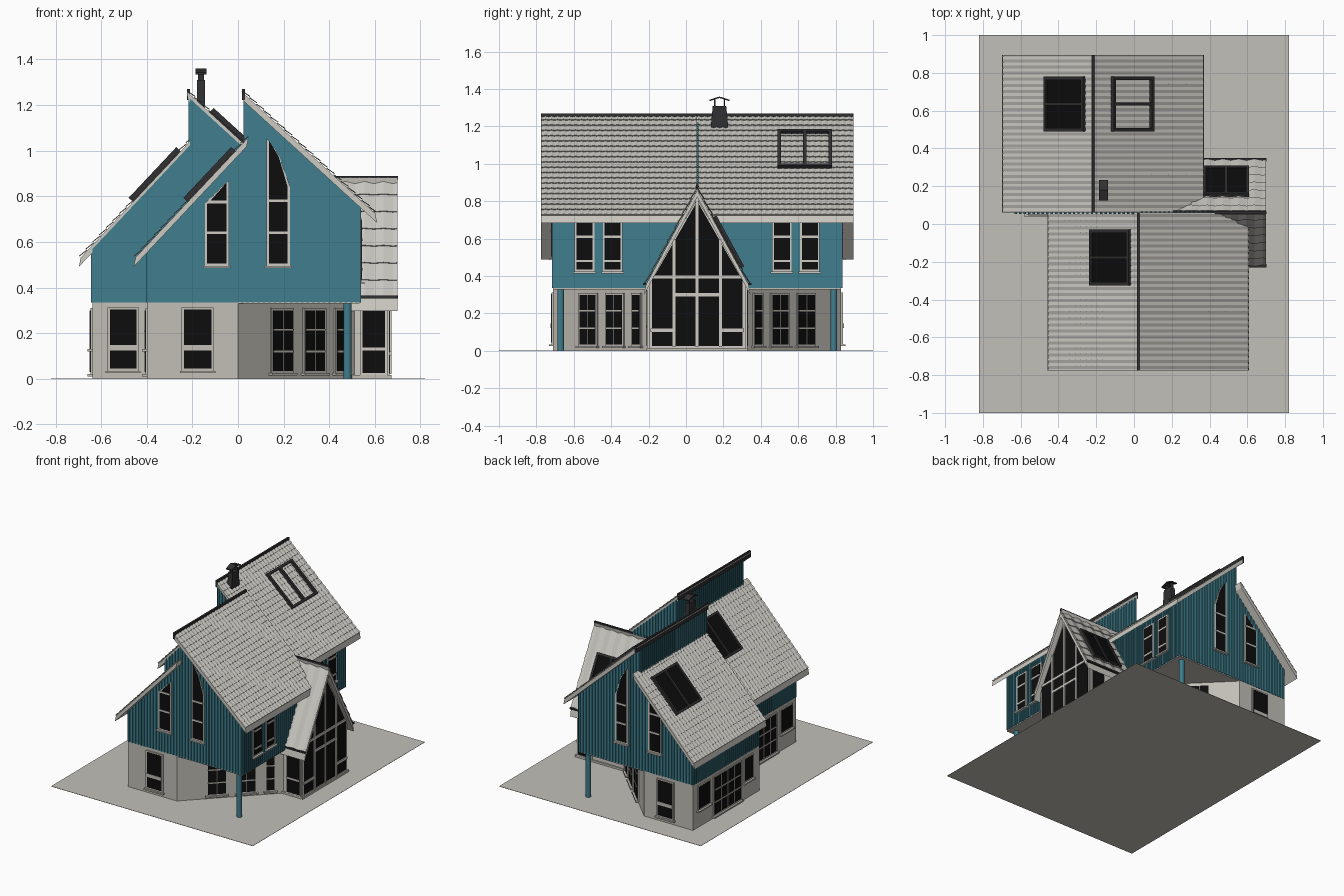
import bpy, bmesh, math
from mathutils import Vector

old = bpy.data.objects.get("Cube")
if old:
    bpy.data.objects.remove(old, do_unlink=True)

COLOURS = {
    "teal siding": (0.05, 0.21, 0.27), "plaster": (0.54, 0.52, 0.47),
    "roof tile": (0.57, 0.56, 0.52), "pale trim": (0.62, 0.60, 0.55),
    "black glass": (0.004, 0.004, 0.004), "dark metal": (0.03, 0.03, 0.032),
    "paving": (0.54, 0.53, 0.48),
}
mats = {}
for label, rgb in COLOURS.items():
    m = bpy.data.materials.new(label)
    m.use_nodes = True
    m.diffuse_color = (*rgb, 1)
    bsdf = next(n for n in m.node_tree.nodes if n.type == "BSDF_PRINCIPLED")
    bsdf.inputs["Base Color"].default_value = (*rgb, 1)
    bsdf.inputs["Roughness"].default_value = 0.8
    mats[label] = m

parts = {}
MID = 0.06
R2 = math.sqrt(0.5)


def part(name, mat):
    if name not in parts:
        parts[name] = (bmesh.new(), mat)
    return parts[name][0]


def prism(name, mat, poly, to3d, d0, d1):
    """Extrude a flat outline from depth d0 to d1 on a mapped plane."""
    bm = part(name, mat)
    lo = [bm.verts.new(to3d(a, b, d0)) for a, b in poly]
    hi = [bm.verts.new(to3d(a, b, d1)) for a, b in poly]
    n = len(poly)
    faces = [bm.faces.new(lo[::-1]), bm.faces.new(hi)]
    for i in range(n):
        j = (i + 1) % n
        faces.append(bm.faces.new((lo[i], lo[j], hi[j], hi[i])))
    bmesh.ops.recalc_face_normals(bm, faces=faces)


def rect(a0, a1, b0, b1):
    return [(a0, b0), (a1, b0), (a1, b1), (a0, b1)]


def grow(poly, f):
    xs, zs = [p[0] for p in poly], [p[1] for p in poly]
    cx, cz = (min(xs) + max(xs)) / 2, (min(zs) + max(zs)) / 2
    kx, kz = 1 + 2 * f / (max(xs) - min(xs)), 1 + 2 * f / (max(zs) - min(zs))
    return [(cx + (x - cx) * kx, cz + (z - cz) * kz) for x, z in poly]


def window(name, wall, poly, rows=(), cols=(), frame=0.01, bar=0.006, sill=True, trim="pale trim"):
    """Trim plate, glass plate, glazing bars and sill."""
    prism(name + "_frame", trim, grow(poly, frame), wall, 0, 0.0085)
    prism(name + "_glass", "black glass", poly, wall, 0.004, 0.0105)
    xs, zs = [p[0] for p in poly], [p[1] for p in poly]
    for z in rows:
        prism(name + "_bars", trim, rect(min(xs), max(xs), z - bar, z + bar), wall, 0.005, 0.014)
    for a in cols:
        prism(name + "_bars", trim, rect(a - bar / 2, a + bar / 2, min(zs), max(zs)), wall, 0.005, 0.013)
    if sill:
        z = min(zs) - frame
        prism(name + "_sill", trim, rect(min(xs) - 0.018, max(xs) + 0.018, z - 0.01, z), wall, 0, 0.022)


def roof(name, plane, p0, p1, d0, d1, thick, rows, waves, amp):
    """Slab with barge edges, plus wavy overlapping tile courses on top."""
    p0, p1 = Vector(p0), Vector(p1)
    e = (p1 - p0).normalized()
    n = Vector((-e.y, e.x))
    n = n if n.y > 0 else -n
    b0, b1 = p0 - n * 0.012, p1 - n * 0.012
    down = Vector((0, thick))
    prism(name + "_slab", "pale trim", [b0, b1, p1 - down, p0 - down], plane, d0, d1)

    def surf(t, d, h):
        q = b0 + e * t + n * h
        return plane(q.x, q.y, d)

    bm = part(name + "_tiles", "roof tile")
    length, cols = (p1 - p0).length, waves * 4
    lines = []
    for i in range(rows):
        lines += [(i / rows, 0.001), ((i + 1) / rows, 0.007)]
    lines.append((1, -0.004))
    grid = []
    for f, h in lines:
        wave = [amp * (0.5 + 0.5 * math.sin(math.pi * c / 2)) for c in range(cols + 1)]
        grid.append([bm.verts.new(surf(f * length, d0 + (d1 - d0) * c / cols, h + wave[c]))
                     for c in range(cols + 1)])
    faces = [bm.faces.new((r[c], r[c + 1], s[c + 1], s[c]))
             for r, s in zip(grid, grid[1:]) for c in range(cols)]
    bm.normal_update()
    if sum(f.normal.z for f in faces) < 0:
        bmesh.ops.reverse_faces(bm, faces=faces)
    return surf


def skylight(name, surf, t0, t1, d0, d1, pane=True, split_t=False):
    f = 0.017
    strips = [rect(t0, t0 + f, d0, d1), rect(t1 - f, t1, d0, d1),
              rect(t0 + f, t1 - f, d0, d0 + f), rect(t0 + f, t1 - f, d1 - f, d1)]
    c = (d0 + d1) / 2
    strips.append(rect(t0 + f, t1 - f, c - f / 2, c + f / 2))
    for s in strips:
        prism(name + "_frame", "dark metal", s, surf, 0, 0.026)
    if pane:
        prism(name + "_pane", "black glass", rect(t0 + f, t1 - f, d0 + f, d1 - f), surf, 0.01, 0.017)


# Roof lines shared by both halves of the house
RIDGE, EAVE_R = (0.024, 1.268), (0.61, 0.733)
TOP_L, EAVE_L = (0.038, 1.068), (-0.458, 0.54)
WEST, EAST, STEP, DEPTH, FLOOR = -0.398, 0.533, 0.03, 0.77, 0.335


def line_z(p, q, x):
    return p[1] + (q[1] - p[1]) * (x - p[0]) / (q[0] - p[0])


def under(x, right):
    return (line_z(RIDGE, EAVE_R, x) if right else line_z(TOP_L, EAVE_L, x)) - 0.035


def battens(name, wall, a0, a1, bottom, top):
    n = round((a1 - a0) / 0.0235)
    step = (a1 - a0) / n
    for i in range(n):
        a = a0 + step * i + step * 0.25
        b = a + step * 0.5
        prism(name, "teal siding", [(a, bottom), (b, bottom), (b, top(b)), (a, top(a))], wall, -0.002, 0.006)


def build_half(name, dx, s):
    def P(u, v, z):
        return Vector((u + dx, MID + s * v, z))
    gable = lambda a, z, d: P(a, DEPTH + d, z)
    inner = lambda a, z, d: P(a, -d, z)
    east = lambda v, z, d: P(EAST + d, v, z)
    west = lambda v, z, d: P(WEST - d, v, z)
    clere = lambda v, z, d: P(STEP - d, v, z)
    angled = lambda a, z, d: P((a + d) * R2, DEPTH + (d - a) * R2, z)
    plan = lambda u, v, z: P(u, v, z)
    section = lambda u, z, v: P(u, v, z)

    # Ground floor with the angled corner, soffit and corner post
    cut = DEPTH - EAST
    prism(name + "_ground_floor", "plaster",
          [(WEST, 0), (EAST, 0), (EAST, cut), (0, DEPTH), (WEST, DEPTH)], plan, 0.001, FLOOR)
    prism(name + "_soffit", "plaster", [(EAST, cut), (EAST, DEPTH), (0, DEPTH)], plan, FLOOR - 0.006, FLOOR + 0.002)
    ring = [(0.48 + 0.018 * math.cos(k * math.pi / 6), 0.73 + 0.018 * math.sin(k * math.pi / 6)) for k in range(12)]
    prism(name + "_post", "teal siding", ring, plan, 0.001, FLOOR)

    # Boarded upper floor
    prism(name + "_upper_floor", "teal siding",
          [(WEST, FLOOR), (EAST, FLOOR), (EAST, under(EAST, True)), (STEP, under(STEP, True)),
           (STEP, under(STEP, False)), (WEST, under(WEST, False))], section, 0, DEPTH)
    top = lambda a: under(a, a >= STEP)
    for wall in (gable, inner):
        battens(name + "_boards", wall, WEST, STEP, FLOOR, lambda a: under(a, False))
        battens(name + "_boards", wall, STEP, EAST, FLOOR, lambda a: under(a, True))
    battens(name + "_boards", east, 0, DEPTH, FLOOR, lambda a: under(EAST, True))
    battens(name + "_boards", west, 0, DEPTH, FLOOR, lambda a: under(WEST, False))
    battens(name + "_boards", clere, 0, DEPTH, 1.0, lambda a: under(STEP, True))

    # Roof slopes and ridge flashing
    right = roof(name + "_right_roof", section, RIDGE, EAVE_R, 0, 0.835, 0.05, 19, 26, 0.004)
    left = roof(name + "_left_roof", section, TOP_L, EAVE_L, 0, 0.835, 0.05, 17, 26, 0.004)
    prism(name + "_ridge_flashing", "dark metal", rect(0.017, 0.03, 1.222, 1.27), section, 0, 0.836)

    # Gable windows with sloping heads
    window(name + "_gable_window_a", gable, [(-0.135, 0.505), (-0.05, 0.505), (-0.05, 0.86), (-0.135, 0.765)],
           rows=(0.64, 0.775))
    window(name + "_gable_window_b", gable,
           [(0.135, 0.505), (0.218, 0.505), (0.218, 0.84), (0.178, 0.975), (0.135, 1.045)], rows=(0.64, 0.78))

    # Side windows
    for v in (0.41, 0.56):
        window(name + "_east_window", east, rect(v, v + 0.085, 0.435, 0.695), rows=(0.48, 0.61))
    for a, b in ((0.09, 0.18), (0.59, 0.71)):
        window(name + "_west_window", west, rect(a, b, 0.14, 0.30), trim="plaster")
    window(name + "_west_doors", west, rect(0.23, 0.53, 0.03, 0.30), rows=(0.12, 0.21),
           cols=(0.305, 0.38, 0.455), trim="plaster", bar=0.004)
    window(name + "_gable_low_window", gable, rect(-0.237, -0.117, 0.045, 0.303), rows=(0.135,),
           trim="plaster", bar=0.012)
    window(name + "_step_window", inner, rect(-0.322, -0.205, 0.045, 0.303), rows=(0.135,),
           trim="plaster", bar=0.012)

    # Angled wall windows
    for a, b, cols in ((0.21, 0.33, (0.27,)), (0.41, 0.53, (0.47,)), (0.605, 0.66, ())):
        window(name + "_angled_window", angled, rect(a, b, 0.035, 0.30), rows=(0.12, 0.215), cols=cols,
               trim="plaster", bar=0.004)
    return left, right


front_left, front_right = build_half("front", 0, -1)
back_left, back_right = build_half("back", -0.24, 1)

# Roof lights
skylight("front_skylight", front_left, 0.085, 0.39, 0.09, 0.385)
skylight("back_left_skylight", back_left, 0.085, 0.39, 0.43, 0.72)
skylight("back_right_skylight", back_right, 0.135, 0.425, 0.43, 0.72, pane=False)

# Glazed bay: body, roof and glazing
bay_front = lambda w, z, d: Vector((0.655 + d, MID + w, z))
BAY_TOP, BAY_EAVE = (0, 0.885), (0.285, 0.36)
prism("bay_body", "pale trim",
      [(-0.26, 0.001), (0.26, 0.001), (0.26, 0.37), (0, 0.84), (-0.26, 0.37)], bay_front, -0.375, 0)
window("bay_front_glazing", bay_front,
       [(-0.243, 0.025), (0.243, 0.025), (0.243, 0.375), (0, 0.80), (-0.243, 0.375)], sill=False, frame=0.014)
for w in (-0.125, 0, 0.125):
    head = line_z(BAY_TOP, BAY_EAVE, abs(w)) - 0.06
    prism("bay_mullions", "pale trim", rect(w - 0.008, w + 0.008, 0.02, head), bay_front, 0, 0.018)
for a, b, z in ((-0.25, 0.25, 0.395), (-0.125, 0.125, 0.3), (-0.25, -0.125, 0.11), (0.125, 0.25, 0.11)):
    prism("bay_transoms", "pale trim", rect(a, b, z - 0.009, z + 0.009), bay_front, 0, 0.018)
prism("bay_plinth", "plaster", rect(-0.27, 0.27, 0.001, 0.016), bay_front, -0.375, 0.018)
for s, label in ((-1, "bay_front"), (1, "bay_back")):
    plane = lambda w, z, x, s=s: Vector((x, MID + s * w, z))
    side = lambda x, z, d, s=s: Vector((x, MID + s * (0.26 + d), z))
    surf = roof(label + "_roof", plane, BAY_TOP, BAY_EAVE, 0.2, 0.70, 0.062, 7, 6, 0.007)
    prism(label + "_eave_trim", "dark metal", rect(0.272, 0.29, 0.352, 0.364), plane, 0.3, 0.701)
    window(label + "_side_window", side, rect(0.545, 0.645, 0.025, 0.345), rows=(0.13,), sill=False)
    if s > 0:
        skylight("bay_skylight", surf, 0.19, 0.50, 0.365, 0.61)
prism("bay_ridge_cap", "dark metal", rect(-0.006, 0.006, 0.872, 0.89), bay_front, -0.45, 0.046)

# Chimney with a small pitched cowl
flue = lambda y, z, x: Vector((x, y, z))
prism("chimney", "dark metal", [(0.132, 1.19), (0.226, 1.19), (0.215, 1.31), (0.143, 1.31)], flue, -0.18, -0.145)
for y in (0.15, 0.202):
    prism("chimney_legs", "dark metal", rect(y, y + 0.007, 1.3, 1.345), flue, -0.175, -0.15)
prism("chimney_cowl", "dark metal",
      [(0.125, 1.335), (0.179, 1.352), (0.233, 1.335), (0.233, 1.343), (0.179, 1.36), (0.125, 1.343)],
      flue, -0.186, -0.138)

# Paved plot
prism("plot", "paving", rect(-0.82, 0.82, -1, 1), lambda x, y, z: Vector((x, y, z)), 0, 0.002)

# Turn every part into an object
for name, (bm, mat) in parts.items():
    me = bpy.data.meshes.new(name)
    bm.to_mesh(me)
    bm.free()
    me.materials.append(mats[mat])
    bpy.context.scene.collection.objects.link(bpy.data.objects.new(name, me))
